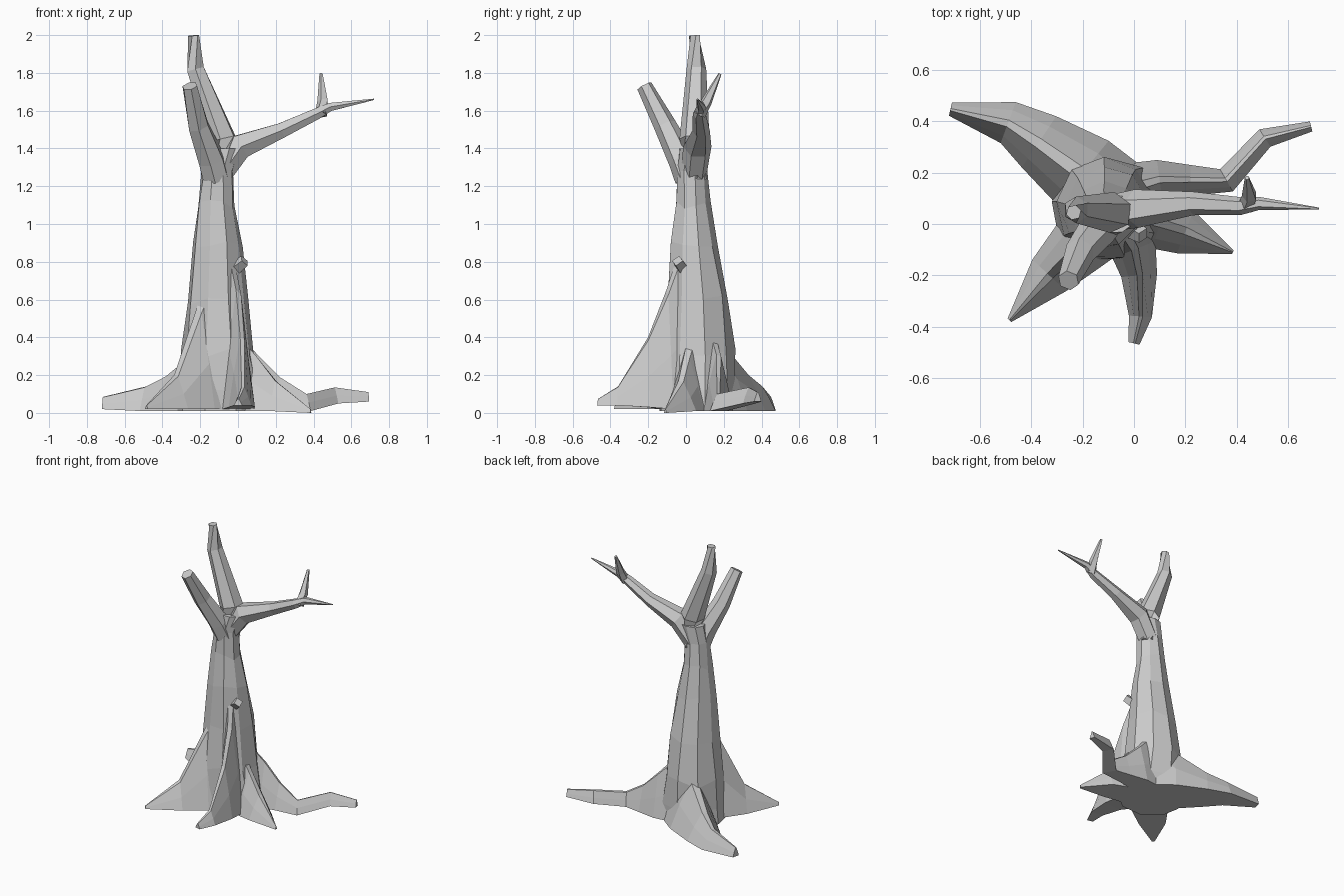
import bpy, bmesh, math, random
from mathutils import Vector

random.seed(4)
cube = bpy.data.objects.get("Cube")
if cube:
    bpy.data.objects.remove(cube, do_unlink=True)

bark = bpy.data.materials.new("grey_bark")
bark.use_nodes = True
GREY = (0.6, 0.6, 0.6, 1)
bark.diffuse_color = GREY
bark.node_tree.nodes["Principled BSDF"].inputs["Base Color"].default_value = GREY


def loft(name, rings):
    """Skin a list of equal-sized point rings into one closed, flat-shaded part."""
    bm = bmesh.new()
    loops = [[bm.verts.new(p) for p in ring] for ring in rings]
    for a, b in zip(loops, loops[1:]):
        for i in range(len(a)):
            j = (i + 1) % len(a)
            bm.faces.new((a[i], a[j], b[j], b[i]))
    bm.faces.new(loops[0])
    bm.faces.new(loops[-1])
    bmesh.ops.recalc_face_normals(bm, faces=bm.faces)
    mesh = bpy.data.meshes.new(name)
    bm.to_mesh(mesh)
    bm.free()
    mesh.materials.append(bark)
    obj = bpy.data.objects.new(name, mesh)
    bpy.context.collection.objects.link(obj)
    return obj


def direction(points, i):
    return (points[min(i + 1, len(points) - 1)] - points[max(i - 1, 0)]).normalized()


def branch(name, path, sides=6):
    """Tapered limb; path holds x, y, z, radius."""
    points = [Vector(p[:3]) for p in path]
    rings = []
    for i, (c, p) in enumerate(zip(points, path)):
        turn = direction(points, i).to_track_quat('Z', 'Y')
        angles = [math.tau * k / sides for k in range(sides)]
        rings.append([c + turn @ Vector((math.cos(a), math.sin(a), 0)) * p[3]
                      for a in angles])
    return loft(name, rings)


def root(name, path):
    """Ridged buttress root; path holds x, y, half width, top z, bottom z."""
    points = [Vector((p[0], p[1], 0)) for p in path]
    rings = []
    for i, (c, (x, y, w, top, low)) in enumerate(zip(points, path)):
        d = direction(points, i)
        side = Vector((-d.y, d.x, 0))
        profile = [(-1, 0), (-0.6, 0.5), (-0.12, 1), (0.2, 0.96), (0.65, 0.45), (1, 0)]
        rings.append([c + side * w * u + Vector((0, 0, low + (top - low) * v))
                      for u, v in profile])
    return loft(name, rings)


# Trunk: slightly irregular rings given as z, centre x, centre y, radius x, radius y
trunk_rings = []
for z, cx, cy, rx, ry in [
        (0.01, -0.1, 0.06, 0.23, 0.2), (0.12, -0.1, 0.06, 0.22, 0.2),
        (0.32, -0.11, 0.06, 0.19, 0.195), (0.6, -0.11, 0.055, 0.16, 0.165),
        (0.9, -0.11, 0.04, 0.13, 0.125), (1.1, -0.115, 0.035, 0.1, 0.09),
        (1.28, -0.11, 0.03, 0.085, 0.083), (1.4, -0.08, 0.04, 0.095, 0.08)]:
    ring = []
    for k in range(9):
        a = math.tau * (k + 0.3) / 9
        s = random.uniform(0.96, 1.06)
        lift = random.uniform(-0.03, 0.03) if 0.2 < z < 1.2 else 0
        ring.append((cx + rx * s * math.cos(a), cy + ry * s * math.sin(a), z + lift))
    trunk_rings.append(ring)
loft("trunk", trunk_rings)

# Roots
root("front_right_root", [(-0.12, 0.02, 0.15, 0.78, 0.02), (-0.21, -0.08, 0.12, 0.55, 0.02),
                          (-0.33, -0.2, 0.09, 0.2, 0.02), (-0.485, -0.375, 0.01, 0.04, 0.02)])
root("front_root", [(-0.06, 0, 0.12, 0.95, 0.02), (0, -0.1, 0.09, 0.65, 0.02),
                    (0.02, -0.2, 0.07, 0.4, 0.03), (0.025, -0.36, 0.045, 0.14, 0.04),
                    (0, -0.465, 0.022, 0.075, 0.04)])
root("left_root", [(0, 0.03, 0.13, 0.42, 0.01), (0.1, 0, 0.1, 0.3, 0.01),
                   (0.2, -0.03, 0.09, 0.17, 0.01), (0.385, -0.11, 0.008, 0.02, 0)])
root("curled_left_root", [(0, 0.14, 0.1, 0.42, 0.01), (0.1, 0.17, 0.08, 0.31, 0.01),
                          (0.22, 0.17, 0.06, 0.19, 0.01), (0.36, 0.17, 0.05, 0.1, 0.01),
                          (0.51, 0.335, 0.04, 0.135, 0.05), (0.69, 0.38, 0.02, 0.11, 0.06)])
root("back_right_root", [(-0.1, 0.1, 0.18, 0.62, 0.01), (-0.2, 0.2, 0.16, 0.34, 0.01),
                         (-0.37, 0.32, 0.12, 0.2, 0.01), (-0.49, 0.395, 0.085, 0.14, 0.01),
                         (-0.715, 0.447, 0.026, 0.085, 0.02)])

# Main branches
branch("tall_branch", [(-0.09, 0.04, 1.24, 0.07), (-0.085, 0.045, 1.45, 0.08),
                       (-0.225, 0.055, 1.82, 0.052), (-0.235, 0.045, 1.998, 0.03)])
branch("front_branch", [(-0.115, 0.015, 1.24, 0.075), (-0.14, -0.02, 1.34, 0.075),
                        (-0.21, -0.11, 1.52, 0.06), (-0.255, -0.22, 1.73, 0.042)])
branch("left_branch", [(-0.1, 0.04, 1.26, 0.07), (0.01, 0.06, 1.41, 0.075),
                       (0.23, 0.08, 1.495, 0.046), (0.42, 0.07, 1.585, 0.034),
                       (0.49, 0.08, 1.62, 0.025), (0.72, 0.06, 1.66, 0.004)])

# Twig and broken stub
branch("upright_twig", [(0.44, 0.07, 1.58, 0.035), (0.45, 0.11, 1.65, 0.03),
                        (0.44, 0.18, 1.795, 0.009)], 5)
branch("broken_stub", [(-0.05, 0, 0.74, 0.04), (0.035, -0.045, 0.805, 0.032)], 4)
